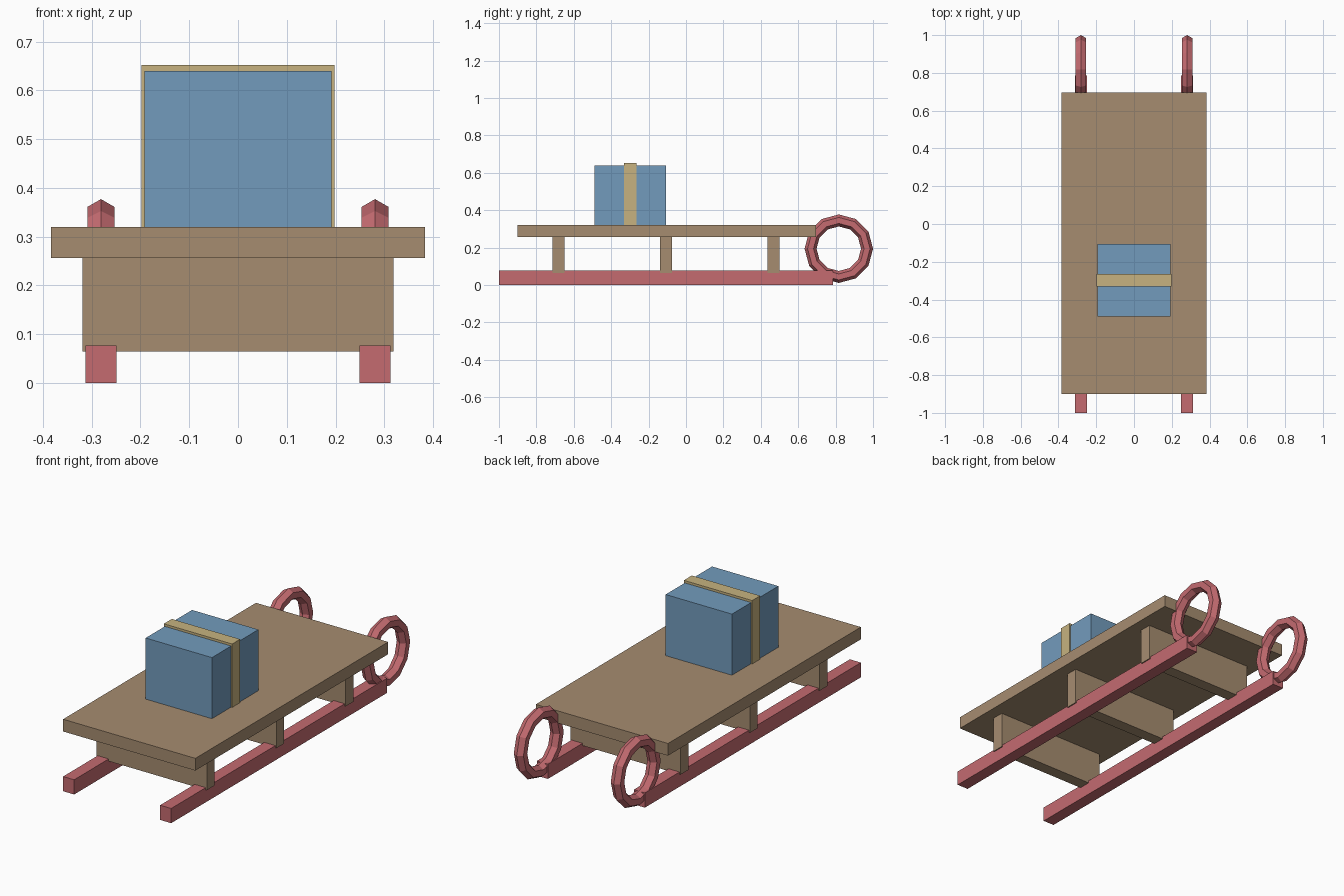
import bpy, math

if "Cube" in bpy.data.objects:
    bpy.data.objects.remove(bpy.data.objects["Cube"])

def material(name, rgb):
    m = bpy.data.materials.new(name)
    m.diffuse_color = (*rgb, 1)
    m.use_nodes = True
    m.node_tree.nodes["Principled BSDF"].inputs["Base Color"].default_value = m.diffuse_color
    return m

wood = material("brown wood", (0.38, 0.264, 0.163))
red = material("red paint", (0.555, 0.147, 0.163))
blue = material("blue wrapping", (0.171, 0.33, 0.507))
cream = material("tan ribbon", (0.571, 0.448, 0.214))

def box(name, mat, x, y, z):
    """Box from (min, max) ranges on each axis."""
    bpy.ops.mesh.primitive_cube_add(size=1, location=[(a + b) / 2 for a, b in (x, y, z)])
    o = bpy.context.object
    o.scale = [b - a for a, b in (x, y, z)]
    bpy.ops.object.transform_apply(location=False, rotation=False, scale=True)
    o.name = name
    o.data.materials.append(mat)

# Deck
box("deck", wood, (-0.383, 0.383), (-0.9, 0.696), (0.256, 0.32))

# Cross boards under the deck
for i, y in enumerate((-0.682, -0.106, 0.468)):
    box(f"cross_board_{i + 1}", wood, (-0.319, 0.319), (y - 0.032, y + 0.032), (0.065, 0.256))

# Runners with curled rings at the back end
for side, s in (("left", -1), ("right", 1)):
    cx = s * 0.281
    box(f"{side}_runner", red, (cx - 0.032, cx + 0.032), (-1.0, 0.787), (0, 0.077))
    bpy.ops.mesh.primitive_torus_add(major_radius=0.151, minor_radius=0.032,
                                     major_segments=12, minor_segments=6,
                                     location=(cx, 0.817, 0.194),
                                     rotation=(0, math.pi / 2, 0))
    ring = bpy.context.object
    ring.name = f"{side}_runner_curl"
    ring.data.materials.append(red)

# Parcel and its ribbon
box("parcel", blue, (-0.192, 0.192), (-0.49, -0.106), (0.32, 0.64))
box("ribbon", cream, (-0.198, 0.198), (-0.331, -0.265), (0.31, 0.652))
